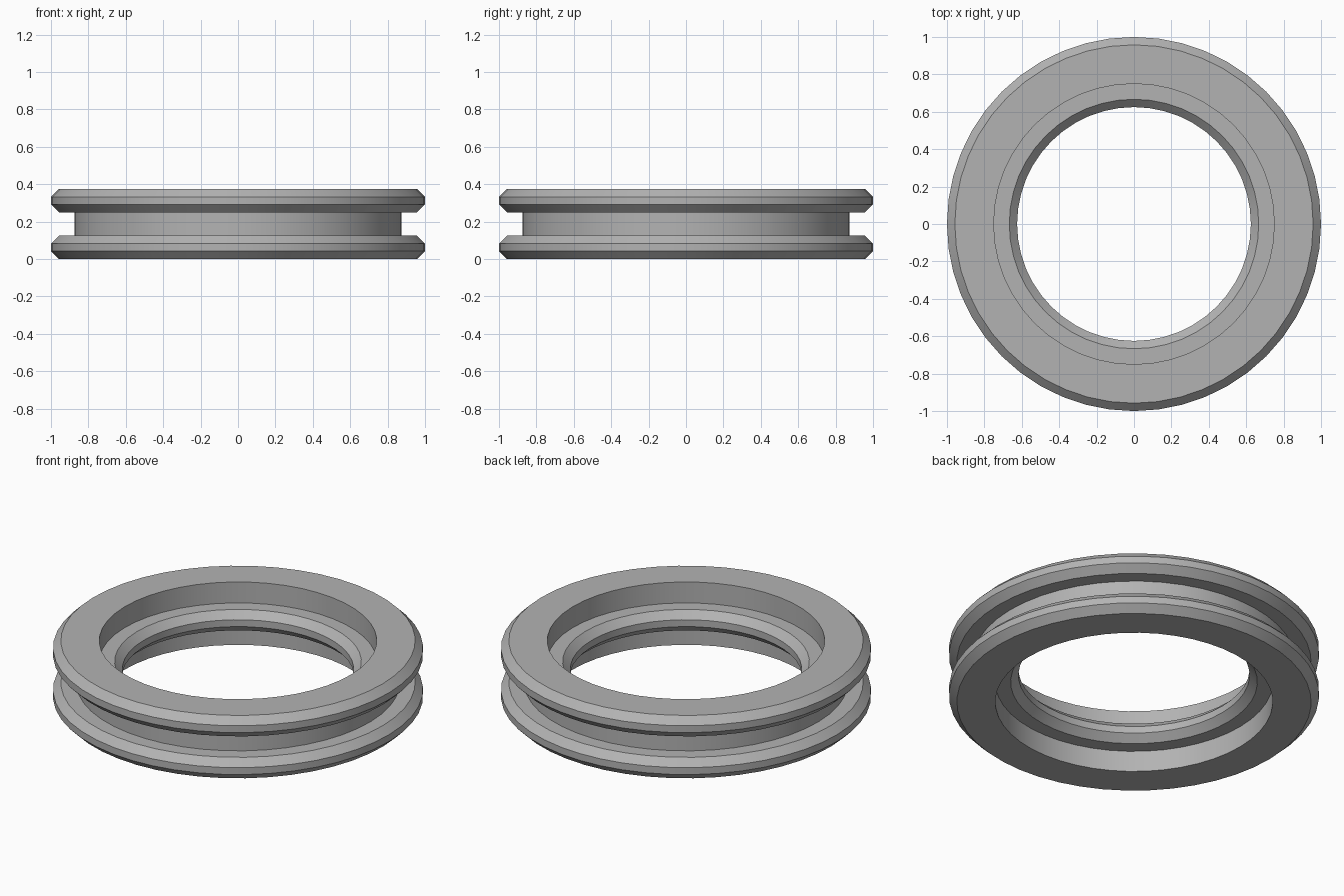
import bpy, bmesh, math

if "Cube" in bpy.data.objects:
    bpy.data.objects.remove(bpy.data.objects["Cube"])

SIDES = 48

# Closed ring cross-section (radius, height): upper half, then mirrored about mid-height
MID = 0.1875
upper = [(0.875, 0.25), (0.958, 0.25), (1.0, 0.292), (1.0, 0.333), (0.958, 0.375),
         (0.75, 0.375), (0.75, 0.25), (0.667, 0.25), (0.625, 0.208)]
profile = upper + [(r, 2 * MID - z) for r, z in reversed(upper)]

# Revolve the section around z
bm = bmesh.new()
rings = []
for i in range(SIDES):
    a = 2 * math.pi * i / SIDES
    rings.append([bm.verts.new((r * math.cos(a), r * math.sin(a), z)) for r, z in profile])
n = len(profile)
for i in range(SIDES):
    p, q = rings[i], rings[(i + 1) % SIDES]
    for j in range(n):
        k = (j + 1) % n
        bm.faces.new((p[j], q[j], q[k], p[k]))
bmesh.ops.recalc_face_normals(bm, faces=bm.faces)

mesh = bpy.data.meshes.new("grooved_wheel_rim")
bm.to_mesh(mesh)
bm.free()
rim = bpy.data.objects.new("grooved_wheel_rim", mesh)
bpy.context.collection.objects.link(rim)

# Single grey colour
grey = bpy.data.materials.new("light_grey")
grey.diffuse_color = (0.45, 0.45, 0.45, 1)
grey.use_nodes = True
grey.node_tree.nodes["Principled BSDF"].inputs["Base Color"].default_value = grey.diffuse_color
mesh.materials.append(grey)

# Smooth round walls, crisp chamfer edges
bpy.context.view_layer.objects.active = rim
rim.select_set(True)
bpy.ops.object.shade_smooth_by_angle(angle=math.radians(30))
